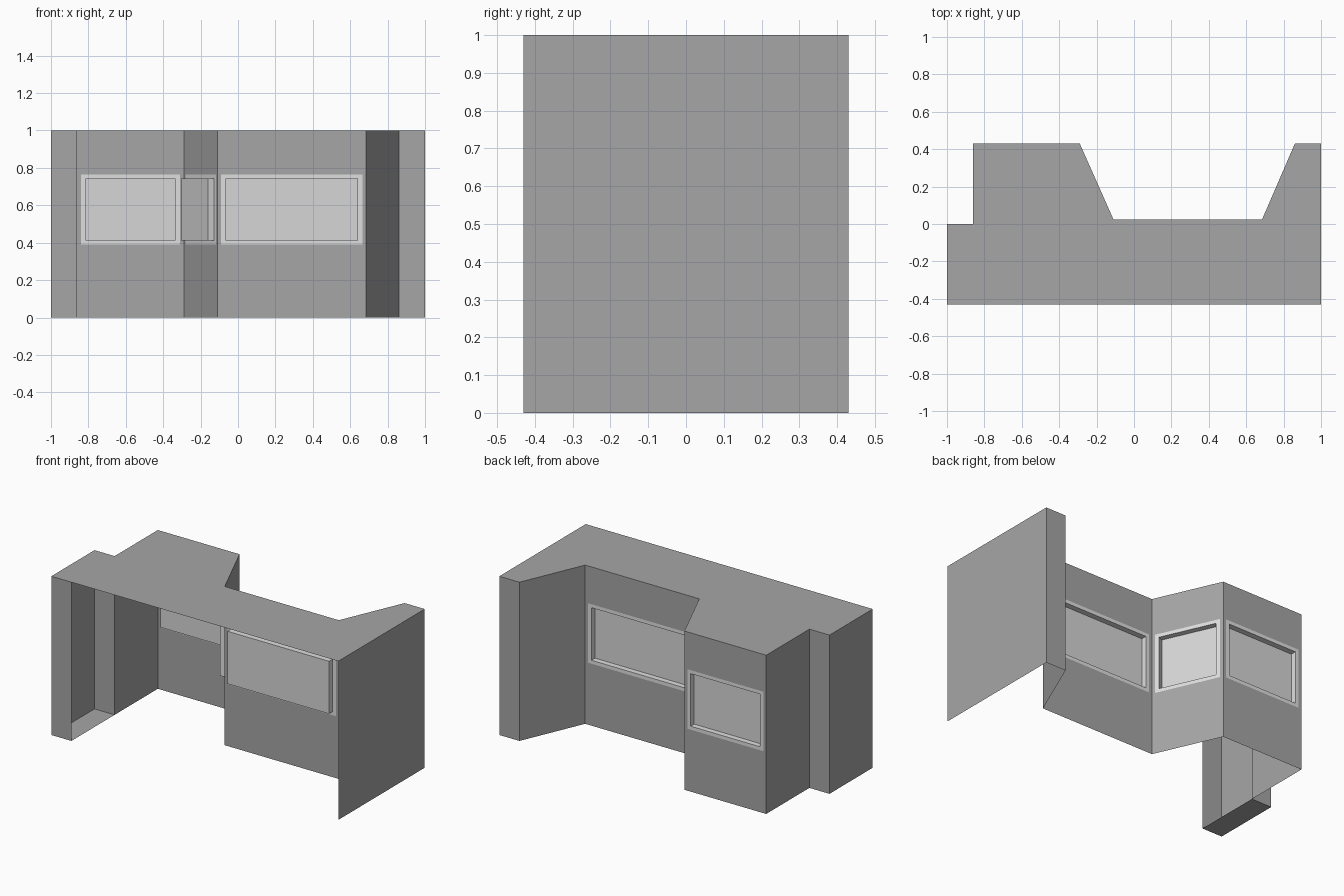
import bpy
import bmesh
from mathutils import Vector

cube = bpy.data.objects.get("Cube")
if cube:
    bpy.data.objects.remove(cube, do_unlink=True)


def material(name, value):
    mat = bpy.data.materials.new(name)
    mat.use_nodes = True
    colour = (value, value, value, 1)
    mat.diffuse_color = colour
    mat.node_tree.nodes["Principled BSDF"].inputs["Base Color"].default_value = colour
    return mat


WALL, FRAME, PANE = range(3)
MATERIALS = [material("wall grey", 0.38), material("frame white", 0.74),
             material("pane light grey", 0.67)]

HEIGHT = 1.0
DEPTH = 0.035  # how far each pane is pushed into the room


def finish(name, bm):
    mesh = bpy.data.meshes.new(name)
    bm.to_mesh(mesh)
    bm.free()
    for mat in MATERIALS:
        mesh.materials.append(mat)
    obj = bpy.data.objects.new(name, mesh)
    bpy.context.collection.objects.link(obj)
    return obj


def slab(name, outline, z):
    bm = bmesh.new()
    bm.faces.new([bm.verts.new((x, y, z)) for x, y in outline])
    return finish(name, bm)


def wall(name, start, end, window=False):
    """Upright sheet; a window adds a flat frame and a pane set into the room."""
    bm = bmesh.new()
    a, b = Vector((*start, 0)), Vector((*end, 0))
    along = (b - a).normalized()
    inward = Vector((-along.y, along.x, 0))

    def rectangle(margin, low, high, offset=0.0):
        p = a + along * margin + inward * offset
        q = b - along * margin + inward * offset
        return [bm.verts.new((v.x, v.y, z))
                for v, z in ((p, low), (q, low), (q, high), (p, high))]

    def ring(outer, inner, mat):
        for i in range(4):
            j = (i + 1) % 4
            face = bm.faces.new((outer[i], outer[j], inner[j], inner[i]))
            face.material_index = mat

    edge = rectangle(0, 0, HEIGHT)
    if window:
        border = rectangle(0.02, 0.39, 0.765)
        opening = rectangle(0.044, 0.412, 0.743)
        pane = rectangle(0.044, 0.412, 0.743, DEPTH)
        ring(edge, border, WALL)
        ring(border, opening, FRAME)
        ring(opening, pane, FRAME)
        bm.faces.new(pane).material_index = PANE
    else:
        bm.faces.new(edge)
    return finish(name, bm)


# Floor plan, counterclockwise from the open front
plan = [(1, -0.43), (1, 0.43), (0.86, 0.43), (0.685, 0.025), (-0.11, 0.025),
        (-0.29, 0.43), (-0.86, 0.43), (-0.86, 0), (-1, 0), (-1, -0.43)]
names = ["left_end_wall", "left_back_wall", "left_slanted_wall",
         "middle_window_wall", "slanted_window_wall", "right_window_wall",
         "right_inner_wall", "alcove_back_wall", "alcove_end_wall"]
for name, start, end in zip(names, plan, plan[1:]):
    wall(name, start, end, "window" in name)

# Alcove front and floor, then the ceiling over everything
wall("alcove_front_wall", (-1, -0.43), (-0.86, -0.43))
slab("alcove_floor", [(-1, -0.43), (-0.86, -0.43), (-0.86, 0), (-1, 0)], 0)
slab("ceiling", plan, HEIGHT)
